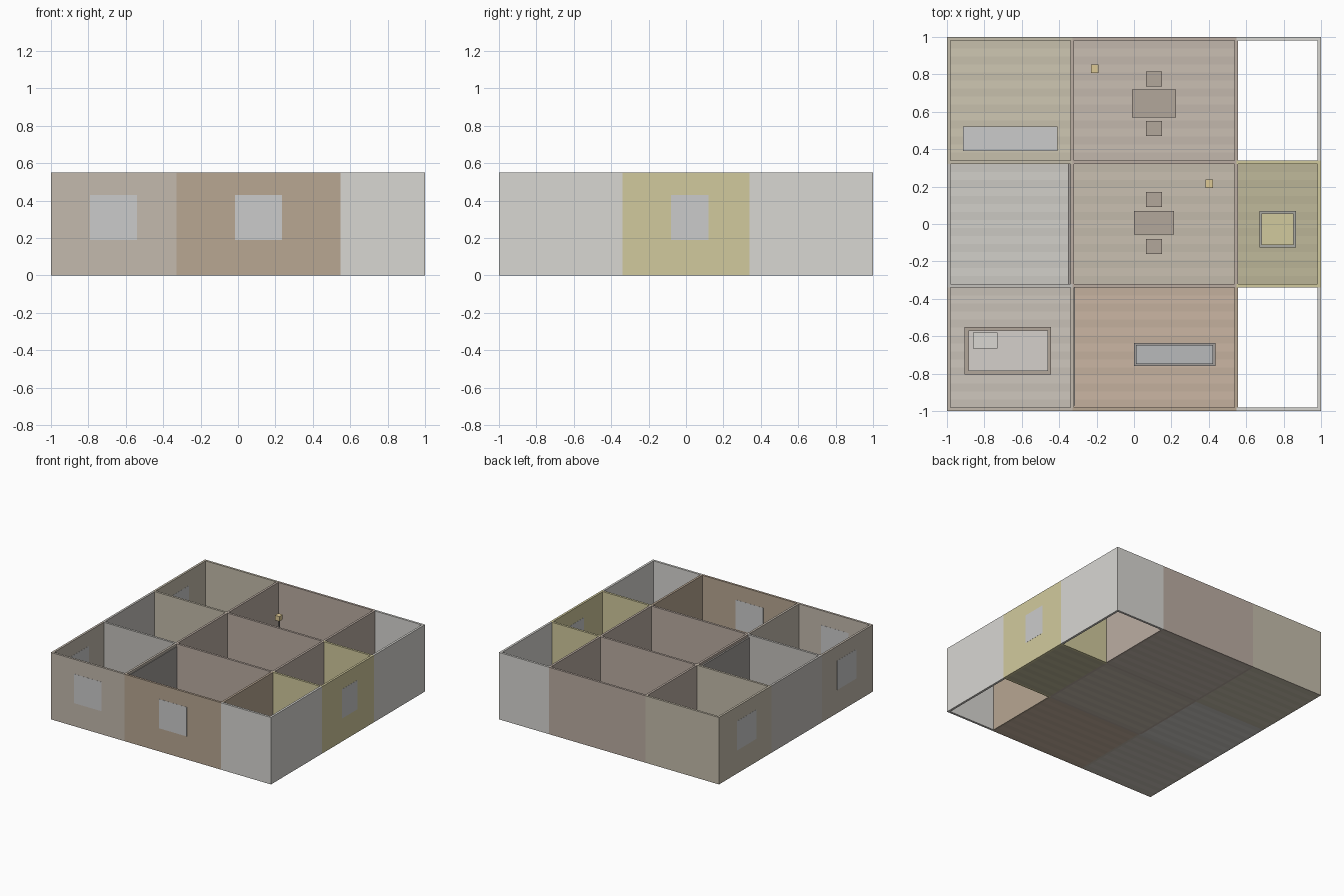
import bpy

if "Cube" in bpy.data.objects:
    bpy.data.objects.remove(bpy.data.objects["Cube"])

H, T = 0.55, 0.018          # wall height and thickness
FLOOR = 0.01
mats = {}


def paint(obj, col):
    key = tuple(col)
    if key not in mats:
        m = bpy.data.materials.new("paint_%d" % len(mats))
        m.diffuse_color = (*col, 1)
        m.use_nodes = True
        m.node_tree.nodes["Principled BSDF"].inputs["Base Color"].default_value = m.diffuse_color
        mats[key] = m
    obj.data.materials.append(mats[key])


def box(name, x0, x1, y0, y1, z0, z1, col):
    bpy.ops.mesh.primitive_cube_add(
        size=1, location=((x0 + x1) / 2, (y0 + y1) / 2, (z0 + z1) / 2))
    o = bpy.context.object
    o.name = name
    o.scale = (x1 - x0, y1 - y0, z1 - z0)
    bpy.ops.object.transform_apply(location=False, rotation=False, scale=True)
    paint(o, col)
    return o


GREY = (0.69, 0.68, 0.65)
TAN = (0.55, 0.49, 0.42)
BROWN = (0.48, 0.385, 0.29)
OLIVE = (0.56, 0.51, 0.41)
ROSE = (0.50, 0.42, 0.365)
BATH = (0.56, 0.54, 0.51)
YELLOW = (0.64, 0.59, 0.34)
WOOD = (0.45, 0.385, 0.33)
DARK = (0.36, 0.34, 0.32)
GLASS = (0.72, 0.72, 0.70)
GOLD = (0.72, 0.58, 0.30)

X = [-1 + T / 2, -0.33, 0.547, 1 - T / 2]
Y = [-1 + T / 2, -0.33, 0.33, 1 - T / 2]

# walls running left to right, one colour per room segment
across = [(TAN, BROWN, GREY), (BATH, ROSE, YELLOW),
          (OLIVE, ROSE, YELLOW), (OLIVE, ROSE, GREY)]
for j, row in enumerate(across):
    for i, col in enumerate(row):
        a = -1 if i == 0 else X[i]
        b = 1 if i == 2 else X[i + 1]
        box("cross_wall", a, b, Y[j] - T / 2, Y[j] + T / 2, 0, H, col)

# walls running front to back
along = [(TAN, BATH, OLIVE), (TAN, ROSE, ROSE),
         (BROWN, ROSE, ROSE), (GREY, YELLOW, GREY)]
for i, colm in enumerate(along):
    for j, col in enumerate(colm):
        box("long_wall", X[i] - T / 2, X[i] + T / 2,
            Y[j] + T / 2, Y[j + 1] - T / 2, 0, H, col)

# striped plank floors; the two right-hand corner yards stay open
floors = {(0, 0): (.62, .57, .51), (1, 0): (.60, .47, .37),
          (0, 1): (.65, .63, .59), (1, 1): (.59, .53, .44),
          (2, 1): (.53, .49, .33),
          (0, 2): (.62, .57, .45), (1, 2): (.59, .52, .45)}
for (i, j), col in floors.items():
    y0, y1 = Y[j] + T / 2, Y[j + 1] - T / 2
    n = 15
    d = (y1 - y0) / n
    for k in range(n):
        tone = col if k % 2 else tuple(round(c * 0.92, 3) for c in col)
        box("floor_plank", X[i] + T / 2, X[i + 1] - T / 2,
            y0 + k * d, y0 + (k + 1) * d, 0, FLOOR, tone)

# window panes, almost flush with the outer walls
E = 0.001
for cx in (-0.665, 0.11):
    box("front_window", cx - .125, cx + .125, -1 - E, -1 + T + E, .19, .43, GLASS)
for cy in (-0.66, 0.64):
    box("left_window", -1 - E, -1 + T + E, cy - .125, cy + .125, .19, .43, GLASS)
box("right_window", 1 - T - E, 1 + E, -.08, .12, .19, .43, GLASS)

# dark lining on the bathroom and kitchen partitions
box("bath_lining", -.352, -.339, -.321, .321, FLOOR, H - .02, DARK)
box("kitchen_lining", -.321, -.315, -.97, -.339, FLOOR, H - .02, DARK)


def legged(name, x0, x1, y0, y1, h, t):
    box(name + "_top", x0, x1, y0, y1, h - t, h, WOOD)
    w = 0.014
    for lx in (x0, x1 - w):
        for ly in (y0, y1 - w):
            box(name + "_leg", lx, lx + w, ly, ly + w, FLOOR, h - t, WOOD)


# dining sets: a table with a stool on each long side
for tx0, tx1, ty0, ty1, stools in ((-.01, .225, .57, .72, (.775, .51)),
                                   (0, .215, -.055, .07, (.13, -.12))):
    legged("table", tx0, tx1, ty0, ty1, .16, .02)
    for sy in stools:
        legged("stool", .065, .15, sy - .04, sy + .04, .10, .015)

# bed
box("bed_frame", -.905, -.445, -.805, -.55, FLOOR, .08, WOOD)
box("mattress", -.885, -.46, -.785, -.57, .08, .12, (.66, .63, .60))
box("pillow", -.86, -.73, -.665, -.58, .12, .14, (.70, .68, .65))

# sofa bench
box("sofa", -.915, -.41, .39, .52, FLOOR, .12, (.56, .54, .54))

# kitchen counter
box("counter_base", 0, .435, -.76, -.635, FLOOR, .17, DARK)
box("counter_top", .012, .423, -.748, -.647, .17, .185, (.48, .49, .50))

# padded seat in the yellow room
box("seat_base", .67, .865, -.125, .07, FLOOR, .10, (.40, .40, .36))
box("seat_cushion", .683, .852, -.112, .057, .10, .125, YELLOW)

# standing lamps
for lx, ly in ((-.21, .83), (.403, .215)):
    box("lamp_base", lx - .018, lx + .018, ly - .018, ly + .018, FLOOR, .02, DARK)
    box("lamp_pole", lx - .005, lx + .005, ly - .005, ly + .005, .02, .33, DARK)
    box("lamp_shade", lx - .02, lx + .02, ly - .022, ly + .022, .33, .37, GOLD)
